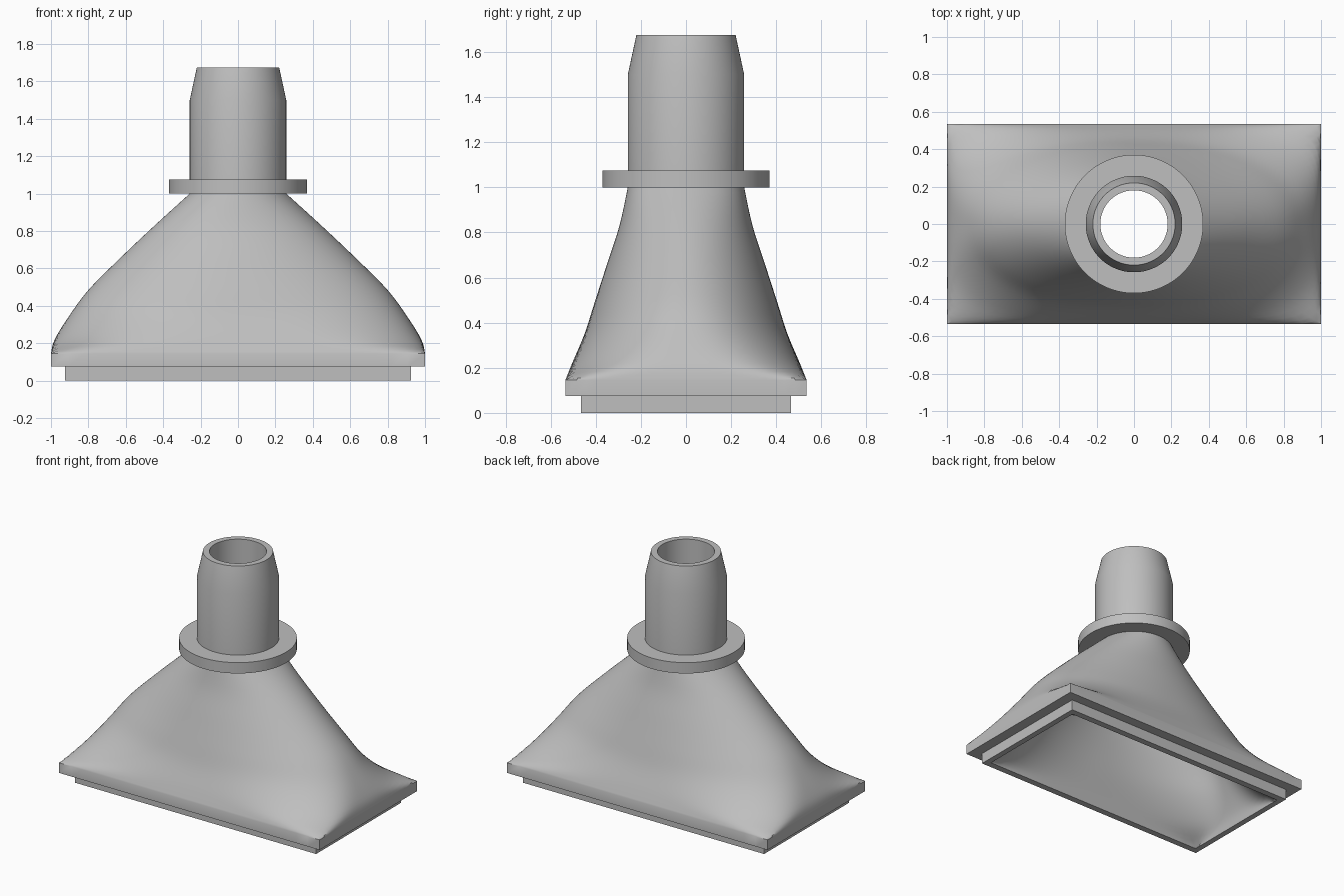
import bpy
import bmesh
import math

cube = bpy.data.objects.get("Cube")
if cube:
    bpy.data.objects.remove(cube, do_unlink=True)

SIDES = 128

grey = bpy.data.materials.new("plain grey")
grey.use_nodes = True
grey.diffuse_color = (0.52, 0.52, 0.52, 1)
grey.node_tree.nodes["Principled BSDF"].inputs["Base Color"].default_value = (0.52, 0.52, 0.52, 1)


def ring_points(z, a, b, k):
    """Cross-section from a rectangle (k = 0) to an ellipse (k = 0.5)."""
    points = []
    for i in range(SIDES):
        ang = math.tau * i / SIDES
        c, s = math.cos(ang), math.sin(ang)
        big, small = max(abs(c), abs(s)), min(abs(c), abs(s))
        size = big
        if k > 0.005:
            size = big * (1 + (small / big) ** (1 / k)) ** k
        points.append((a * c / size, b * s / size, z))
    return points


def loft(name, sections, closed=False):
    """Skin a list of (z, half width, half depth, roundness) sections."""
    bm = bmesh.new()
    rings = [[bm.verts.new(p) for p in ring_points(*s)] for s in sections]
    pairs = list(zip(rings, rings[1:]))
    if closed:
        pairs.append((rings[-1], rings[0]))
    for low, high in pairs:
        for i in range(SIDES):
            j = (i + 1) % SIDES
            bm.faces.new((low[i], low[j], high[j], high[i]))
    mesh = bpy.data.meshes.new(name)
    bm.to_mesh(mesh)
    bm.free()
    mesh.materials.append(grey)
    obj = bpy.data.objects.new(name, mesh)
    bpy.context.collection.objects.link(obj)
    bpy.ops.object.select_all(action="DESELECT")
    obj.select_set(True)
    bpy.context.view_layer.objects.active = obj
    bpy.ops.object.shade_smooth_by_angle(angle=math.radians(30))
    return obj


def lathe(name, profile):
    """Closed round part from (radius, height) points."""
    return loft(name, [(z, r, r, 0.5) for r, z in profile], closed=True)


def smooth_path(keys, steps=5):
    """Catmull-Rom curve through the key sections."""
    ext = [keys[0]] + keys + [keys[-1]]
    path = []
    for p, q, r, s in zip(ext, ext[1:], ext[2:], ext[3:]):
        for n in range(steps):
            t = n / steps
            path.append(tuple(
                0.5 * (2 * B + (C - A) * t + (2 * A - 5 * B + 4 * C - D) * t * t
                       + (3 * B - A - 3 * C + D) * t ** 3)
                for A, B, C, D in zip(p, q, r, s)))
    return path + [keys[-1]]


# Hood: outer skin, flared from a rectangle to the round neck
outer = smooth_path([
    (0.145, 1.0, 0.535, 0.0),
    (0.22, 0.98, 0.505, 0.24),
    (0.35, 0.9, 0.45, 0.4),
    (0.49, 0.795, 0.405, 0.47),
    (0.66, 0.625, 0.35, 0.5),
    (0.83, 0.445, 0.295, 0.5),
    (1.0, 0.258, 0.258, 0.5),
])

# Inner skin: the same flare, set in by the wall and started at the bottom rim
inner = []
for z, a, b, k in outer:
    rise = (z - 0.145) / 0.855
    wall = 0.115 - 0.037 * rise
    inner.append((rise, a - wall, b - wall, k))

# Stepped rectangular base joins the two skins
base = [(0, 0.925, 0.465, 0), (0.075, 0.925, 0.465, 0), (0.075, 1.0, 0.535, 0)]
loft("hood", inner[::-1] + base + outer)

# Collar around the neck
lathe("collar", [(0.25, 1.0), (0.37, 1.0), (0.37, 1.075), (0.25, 1.075)])

# Hollow spout with a tapered end
lathe("spout", [(0.18, 1.0), (0.258, 1.0), (0.258, 1.5), (0.22, 1.675), (0.18, 1.675)])
